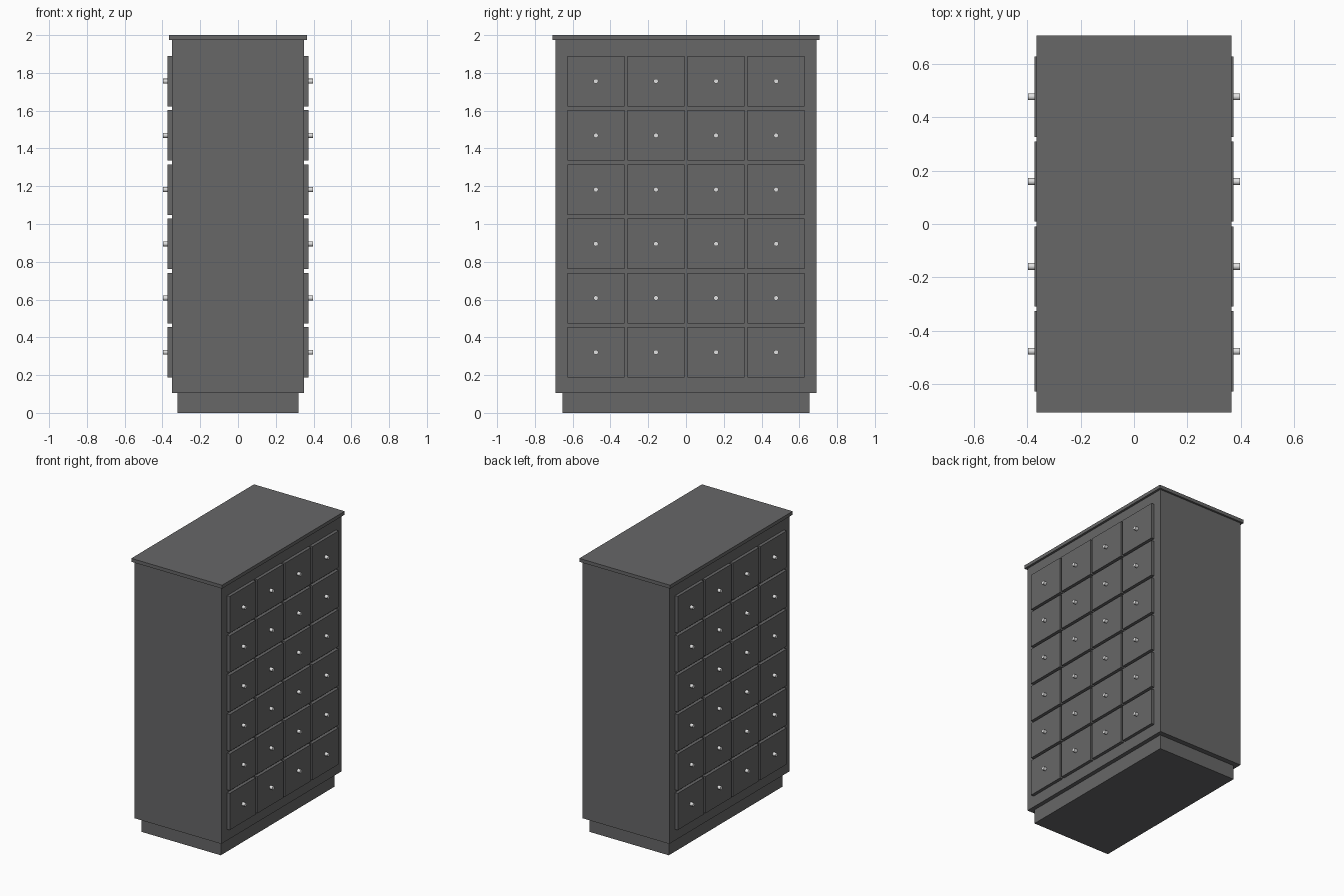
import bpy
import math

cube = bpy.data.objects.get("Cube")
if cube:
    bpy.data.objects.remove(cube, do_unlink=True)


def material(name, colour, metallic=0.0):
    mat = bpy.data.materials.new(name)
    mat.use_nodes = True
    mat.diffuse_color = (*colour, 1)
    mat.node_tree.nodes["Principled BSDF"].inputs["Base Color"].default_value = (*colour, 1)
    return mat


GREY = material("charcoal grey", (0.135, 0.135, 0.137))
SILVER = material("light silver", (0.75, 0.75, 0.75))


def finish(name, mat):
    obj = bpy.context.object
    obj.name = name
    obj.data.materials.append(mat)
    return obj


def box(name, centre, size):
    bpy.ops.mesh.primitive_cube_add(size=1, location=centre)
    obj = finish(name, GREY)
    obj.scale = size
    bpy.ops.object.transform_apply(location=False, rotation=False, scale=True)
    return obj


def knob(name, centre, length):
    bpy.ops.mesh.primitive_cylinder_add(vertices=16, radius=0.013, depth=length,
                                        location=centre, rotation=(0, math.pi / 2, 0))
    finish(name, SILVER)
    bpy.ops.object.shade_smooth_by_angle()


# Carcass: recessed plinth, body and overhanging top
box("plinth", (0, 0, 0.0525), (0.64, 1.31, 0.105))
box("body", (0, 0, 1.04), (0.70, 1.384, 1.87))
box("top_panel", (0, 0, 1.9875), (0.732, 1.412, 0.025))

# Drawer fronts with knobs on both long sides
HALF_DEPTH, FRONT, KNOB_END = 0.35, 0.373, 0.397
for side, label in ((1, "left"), (-1, "right")):
    for row in range(6):
        for col in range(4):
            y = (col - 1.5) * 0.318
            z = 0.321 + row * 0.287
            tag = f"{label}_{row + 1}_{col + 1}"
            box(f"drawer_{tag}", (side * (HALF_DEPTH + FRONT) / 2, y, z),
                (FRONT - HALF_DEPTH, 0.301, 0.267))
            knob(f"knob_{tag}", (side * (FRONT + KNOB_END) / 2, y, z), KNOB_END - FRONT)
